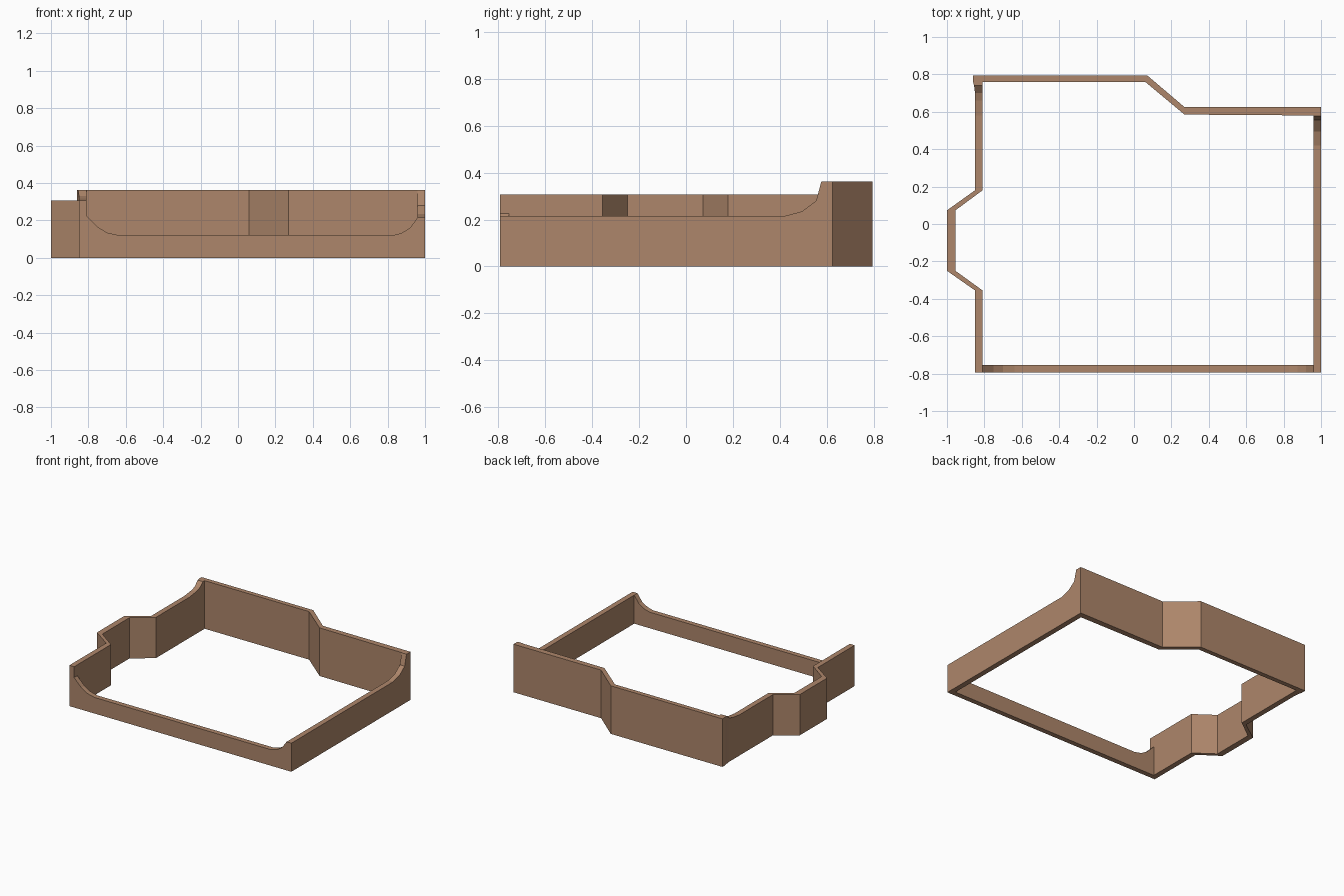
import bpy, bmesh

if "Cube" in bpy.data.objects:
    bpy.data.objects.remove(bpy.data.objects["Cube"])

mat = bpy.data.materials.new("brown_wall")
mat.diffuse_color = (0.42, 0.24, 0.145, 1)
mat.use_nodes = True
mat.node_tree.nodes["Principled BSDF"].inputs["Base Color"].default_value = mat.diffuse_color


def wall(name, stations):
    """Wall ribbon: each station is (outer xy, inner xy, top height)."""
    bm = bmesh.new()
    rings = []
    for (ox, oy), (ix, iy), h in stations:
        rings.append([bm.verts.new(p) for p in
                      ((ox, oy, 0), (ix, iy, 0), (ix, iy, h), (ox, oy, h))])
    for a, b in zip(rings, rings[1:]):
        for i in range(4):
            j = (i + 1) % 4
            bm.faces.new((a[i], a[j], b[j], b[i]))
    bm.faces.new(rings[0])
    bm.faces.new(rings[-1])
    bmesh.ops.recalc_face_normals(bm, faces=bm.faces)
    me = bpy.data.meshes.new(name)
    bm.to_mesh(me)
    bm.free()
    me.materials.append(mat)
    bpy.context.collection.objects.link(bpy.data.objects.new(name, me))


# Tall back wall with a diagonal step
TALL = 0.362
wall("back_wall", [((-0.86, 0.795), (-0.86, 0.76), TALL),
                   ((0.07, 0.795), (0.06, 0.76), TALL),
                   ((0.27, 0.625), (0.27, 0.585), TALL),
                   ((1.0, 0.625), (1.0, 0.58), TALL)])

# Left wall with a bay bump, sweeping up to the back wall
MID = 0.307
left = [((-0.85, -0.793), (-0.81, -0.793), MID),
        ((-0.85, -0.355), (-0.81, -0.355), MID),
        ((-1.0, -0.25), (-0.955, -0.25), MID),
        ((-1.0, 0.073), (-0.955, 0.073), MID),
        ((-0.85, 0.18), (-0.81, 0.18), MID)]
left += [((x, y), (-0.81, y), h) for x, y, h in
         ((-0.85, 0.58, MID), (-0.85, 0.66, 0.317), (-0.85, 0.70, 0.33),
          (-0.855, 0.74, TALL), (-0.86, 0.76, TALL))]
wall("left_wall", left)

# Low right wall, sweeping up to the back wall
wall("right_wall", [((1.0, y), (0.96, y), h) for y, h in
                    ((-0.755, 0.215), (0.42, 0.215), (0.495, 0.235),
                     (0.555, 0.28), (0.577, TALL), (0.584, TALL))])

# Lowest front wall, sweeping up at both ends
wall("front_wall", [((x, -0.793), (x, -0.755), h) for x, h in
                    ((-0.81, 0.225), (-0.75, 0.165), (-0.70, 0.135),
                     (-0.64, 0.121), (0.83, 0.121), (0.875, 0.133),
                     (0.92, 0.16), (0.96, 0.215), (1.0, 0.215))])
